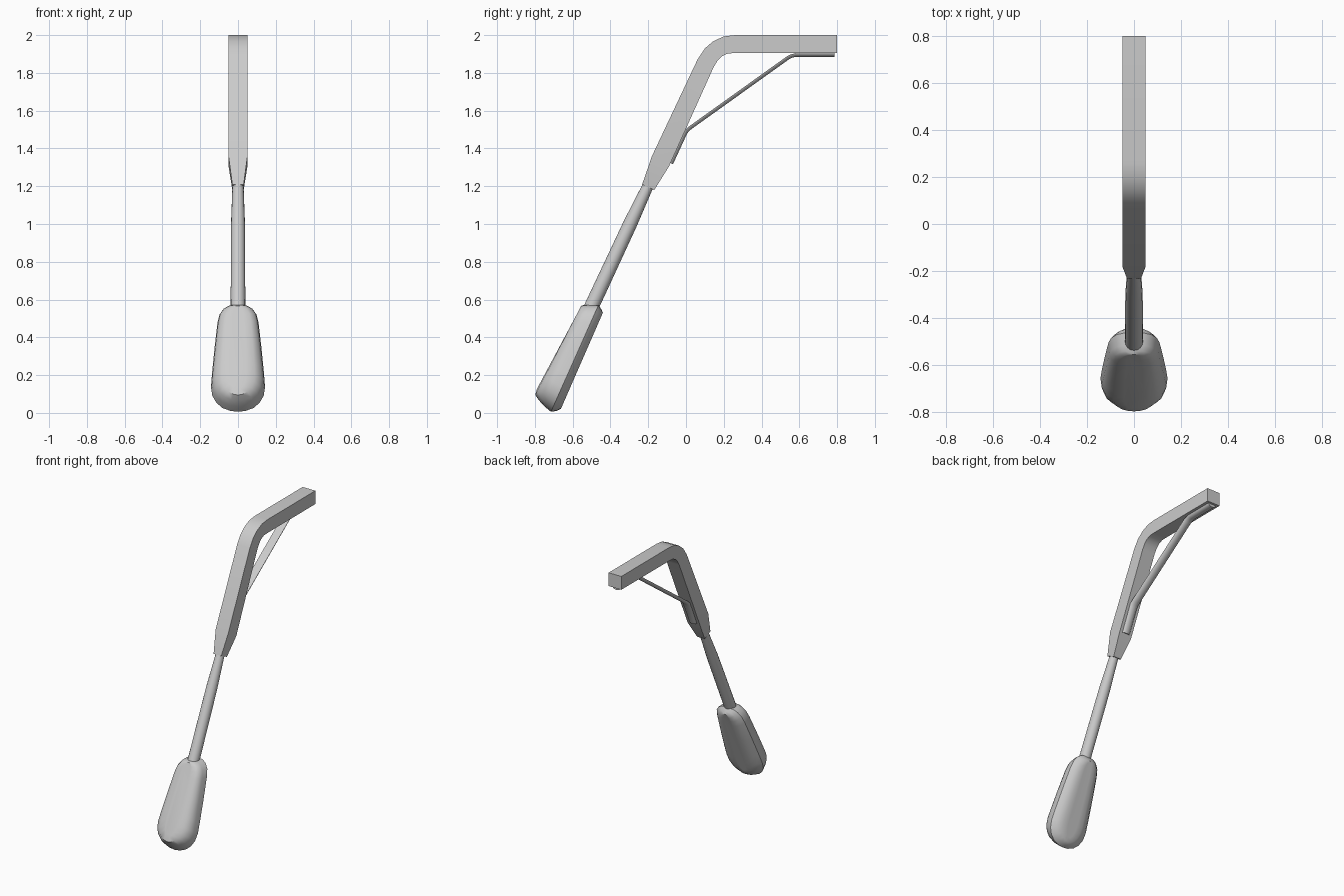
import bpy, bmesh, math
from mathutils import Vector

if "Cube" in bpy.data.objects:
    bpy.data.objects.remove(bpy.data.objects["Cube"])

grey = bpy.data.materials.new("light_grey")
grey.diffuse_color = (0.6, 0.6, 0.6, 1)
grey.use_nodes = True
grey.node_tree.nodes["Principled BSDF"].inputs["Base Color"].default_value = grey.diffuse_color


def loft(name, rings, angle=30):
    """Skin a list of closed rings and cap both ends."""
    bm = bmesh.new()
    rows = [[bm.verts.new(p) for p in r] for r in rings]
    n = len(rows[0])
    for a, b in zip(rows, rows[1:]):
        for i in range(n):
            j = (i + 1) % n
            bm.faces.new((a[i], a[j], b[j], b[i]))
    bm.faces.new(rows[0][::-1])
    bm.faces.new(rows[-1])
    bmesh.ops.recalc_face_normals(bm, faces=bm.faces)
    me = bpy.data.meshes.new(name)
    bm.to_mesh(me)
    bm.free()
    ob = bpy.data.objects.new(name, me)
    bpy.context.collection.objects.link(ob)
    me.materials.append(grey)
    bpy.ops.object.select_all(action='DESELECT')
    ob.select_set(True)
    bpy.context.view_layer.objects.active = ob
    bpy.ops.object.shade_smooth_by_angle(angle=math.radians(angle))
    return ob


# Bent square bar: (outer y, z, inner y, z, half width), tapering at the lower end
stations = [
    (0.80, 2.00, 0.80, 1.905, .05), (0.26, 2.00, 0.26, 1.905, .05),
    (0.20, 1.993, 0.222, 1.903, .05), (0.145, 1.968, 0.19, 1.888, .05),
    (0.10, 1.93, 0.168, 1.866, .05), (0.062, 1.873, 0.147, 1.832, .05),
    (-0.18, 1.36, -0.09, 1.305, .05), (-0.232, 1.21, -0.168, 1.18, .03)]
loft("bent_bar", [[(-w, oy, oz), (w, oy, oz), (w, iy, iz), (-w, iy, iz)]
                  for oy, oz, iy, iz, w in stations])

# Round rod, slightly thicker towards the pad
d = Vector((0, 0.30, 0.64)).normalized()
n = Vector((0, -d.z, d.y))
x = Vector((1, 0, 0))


def circle(c, r):
    return [Vector(c) + x * r * math.cos(a) + n * r * math.sin(a)
            for a in (math.tau * i / 16 for i in range(16))]


loft("rod", [circle((0, -0.52, 0.52), .039), circle((0, -0.296, 1.0), .037),
             circle((0, -0.195, 1.215), .029)])

# Thin half-round brace strip under the bar
path = [Vector((0, y, z)) for y, z in (
    (-0.086, 1.325), (-0.012, 1.485), (0.0, 1.502), (0.018, 1.518),
    (0.535, 1.888), (0.555, 1.898), (0.58, 1.904), (0.785, 1.904))]
rings = []
for i, p in enumerate(path):
    t = (path[min(i + 1, len(path) - 1)] - path[max(i - 1, 0)]).normalized()
    out = Vector((0, t.z, -t.y))
    rings.append([p + x * 0.03 * math.cos(a) + out * 0.019 * math.sin(a)
                  for a in (math.pi * k / 8 for k in range(9))])
loft("brace_strip", rings)

# Pad: one rounded outline (position along axis, half width) used in tilted layers
half = [(0, 0), (.008, .04), (.035, .082), (.085, .115), (.15, .136), (.23, .143),
        (.35, .138), (.6, .124), (.83, .109), (.91, .098), (.965, .075), (.993, .045), (1, 0)]
outline = half + [(t, -w) for t, w in half[-2:0:-1]]
layers = [  # bottom y, z, top y, z, width factor
    (-0.790, 0.125, -0.558, 0.560, .30), (-0.798, 0.095, -0.555, 0.567, .62),
    (-0.778, 0.066, -0.540, 0.572, .86), (-0.750, 0.035, -0.515, 0.573, .96),
    (-0.715, 0.006, -0.463, 0.572, 1.0), (-0.685, 0.010, -0.448, 0.548, .82),
    (-0.662, 0.022, -0.440, 0.530, .52), (-0.650, 0.050, -0.445, 0.520, .25)]
loft("pad", [[(w * f, by + (ty - by) * t, bz + (tz - bz) * t) for t, w in outline]
             for by, bz, ty, tz, f in layers], 42)
